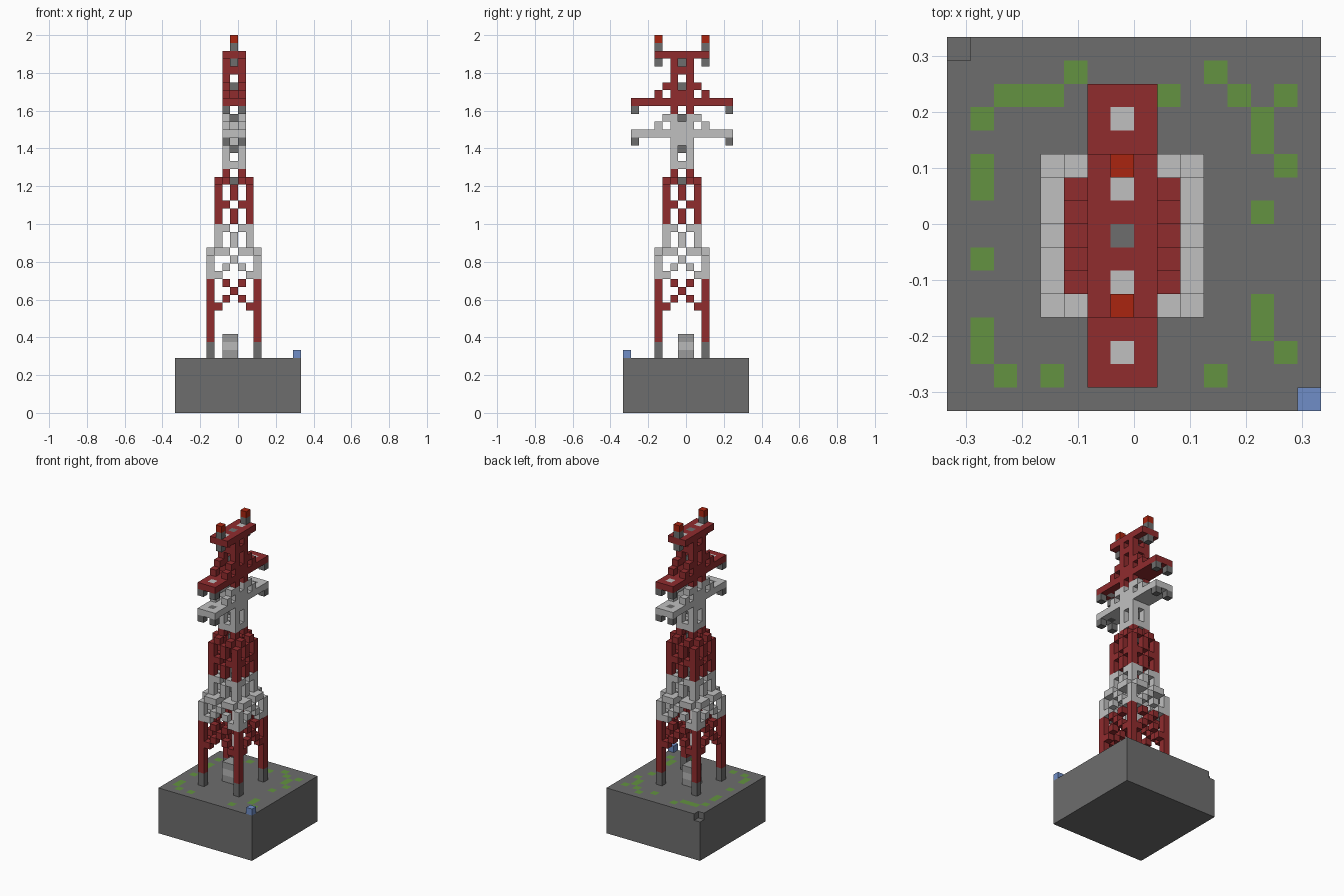
import bpy, bmesh
from mathutils import Vector

cube = bpy.data.objects.get("Cube")
if cube:
    bpy.data.objects.remove(cube)

UNIT = 1 / 24  # edge of one block


def make_material(name, rgb):
    mat = bpy.data.materials.new(name)
    mat.use_nodes = True
    colour = (*rgb, 1)
    mat.diffuse_color = colour
    bsdf = mat.node_tree.nodes["Principled BSDF"]
    bsdf.inputs["Base Color"].default_value = colour
    bsdf.inputs["Roughness"].default_value = 0.9
    return mat


MATS = {
    "grey": make_material("dark grey", (.155, .155, .155)),
    "red": make_material("tower red", (.28, .025, .027)),
    "white": make_material("tower white", (.53, .53, .53)),
    "lamp": make_material("lamp red", (.4, .018, .005)),
    "green": make_material("grass green", (.125, .29, .052)),
    "blue": make_material("marker blue", (.16, .27, .57)),
    "mid": make_material("hut grey", (.32, .32, .32)),
    "light": make_material("hut light grey", (.48, .48, .48)),
}
SLOT = {key: i for i, key in enumerate(MATS)}

taken = {}   # every filled cell: (x, y, z) -> colour; x = y = 0 is the tower axis
parts = {}   # part name -> its cells


def put(part, x, y, z, colour):
    taken[x, y, z] = colour
    parts.setdefault(part, set()).add((x, y, z))


def box(part, xs, ys, zs, colour):
    for x in xs:
        for y in ys:
            for z in zs:
                put(part, x, y, z, colour)


def ring(part, offset, radius, z, colour):
    """Place a block at +-offset on each of the four faces at this radius."""
    for a in {offset, -offset}:
        for r in (radius, -radius):
            put(part, a, r, z, colour)
            put(part, r, a, z, colour)


def band(z):
    """Paint bands of the tower by height."""
    if z < 9:
        return "grey"
    if z < 17 or 24 <= z <= 30 or z >= 38:
        return "red"
    return "white"


# Ground block with one missing corner and grass patches
GRASS = """
...............
.....g.....g....
..ggg....g..g.g.
.g...........g..
.............g..
.g............g.
.g..............
.............g..
................
.g..............
................
.............g..
.g...........g..
.g............g.
..g.g......g....
................
""".split()
box("ground", range(-7, 9), range(-7, 9), range(7), "grey")
for row, line in enumerate(GRASS):
    for col, mark in enumerate(line):
        if mark == "g":
            taken[col - 7, 8 - row, 6] = "green"
del taken[-7, 8, 6]
parts["ground"].discard((-7, 8, 6))
put("corner_marker", 8, -7, 7, "blue")

# Small hut between the legs
for z, colour in zip((7, 8, 9), ("mid", "light", "mid")):
    box("hut", (-1, 0), (0, 1), [z], colour)

# Four legs with zigzag bracing
for z in range(7, 20):
    ring("legs", 3, 3, z, band(z))
for z in range(13, 21):
    ring("leg_bracing", abs((z - 13) % 4 - 2), 3, z, band(z))
ring("leg_bracing", 2, 3, 20, "white")

# Middle lattice
for z in range(20, 30):
    if z < 29:
        ring("middle_columns", 2, 2, z, band(z))
    ring("middle_bracing", 1 if z % 3 == 2 else 0, 2, z, band(z))
for axis in ((2, 0), (-2, 0), (0, 2), (0, -2)):
    taken.pop((*axis, 29), None)

# Upper mast
OPEN = (30, 32, 33, 37, 38, 41, 42, 44)
for z in range(30, 45):
    ring("upper_columns", 1, 1, z, band(z))
    if z not in OPEN:
        ring("upper_bracing", 0, 1, z, band(z))
for z in (29, 33, 37, 41, 44):
    put("core", 0, 0, z, "grey")

# Cross arms, each with inset spots, hanging insulators and stepped struts
for name, z, reach, spot in (("lower_arm", 35, 6, "grey"),
                             ("middle_arm", 39, 6, "white"),
                             ("top_arm", 45, 3, "white")):
    box(name, (-1, 0, 1), range(-reach, reach + 1), [z], band(z))
    for side in (-1, 1):
        put(name, 0, side * (reach - 1), z, spot)
        if name == "top_arm":
            put("insulators", 0, side * reach, z - 1, "grey")
            put("lamp_posts", 0, side * reach, z + 1, "grey")
            put("lamps", 0, side * reach, z + 2, "lamp")
        else:
            box("insulators", (-1, 1), [side * reach], [z - 1], "grey")
            for step in (1, 2):
                box(name + "_struts", (-1, 1), [side * (4 - step)],
                    [z + step], band(z))
put("top_arm", 0, 0, 45, "grey")

# Turn the cells of each part into a mesh of visible faces
AXES = [Vector(v) for v in ((1, 0, 0), (0, 1, 0), (0, 0, 1))]
CENTRE = Vector((-.5, -.5, .5))


def build(name, cells):
    bm = bmesh.new()
    for cell in sorted(cells):
        if cell not in taken:
            continue
        for i, axis in enumerate(AXES):
            u, v = AXES[(i + 1) % 3] / 2, AXES[(i + 2) % 3] / 2
            for sign in (1, -1):
                n = axis * sign
                if tuple(int(c + d) for c, d in zip(cell, n)) in taken:
                    continue
                mid = Vector(cell) + CENTRE + n / 2
                corners = [mid - u - v, mid + u - v, mid + u + v, mid - u + v]
                face = bm.faces.new([bm.verts.new(c * UNIT)
                                     for c in corners[::sign]])
                face.material_index = SLOT[taken[cell]]
    bmesh.ops.remove_doubles(bm, verts=bm.verts, dist=UNIT / 100)
    bmesh.ops.dissolve_limit(bm, angle_limit=.01, verts=bm.verts,
                             edges=bm.edges, delimit={"MATERIAL"})
    mesh = bpy.data.meshes.new(name)
    bm.to_mesh(mesh)
    bm.free()
    for mat in MATS.values():
        mesh.materials.append(mat)
    bpy.context.collection.objects.link(bpy.data.objects.new(name, mesh))


for name, cells in parts.items():
    build(name, cells)
